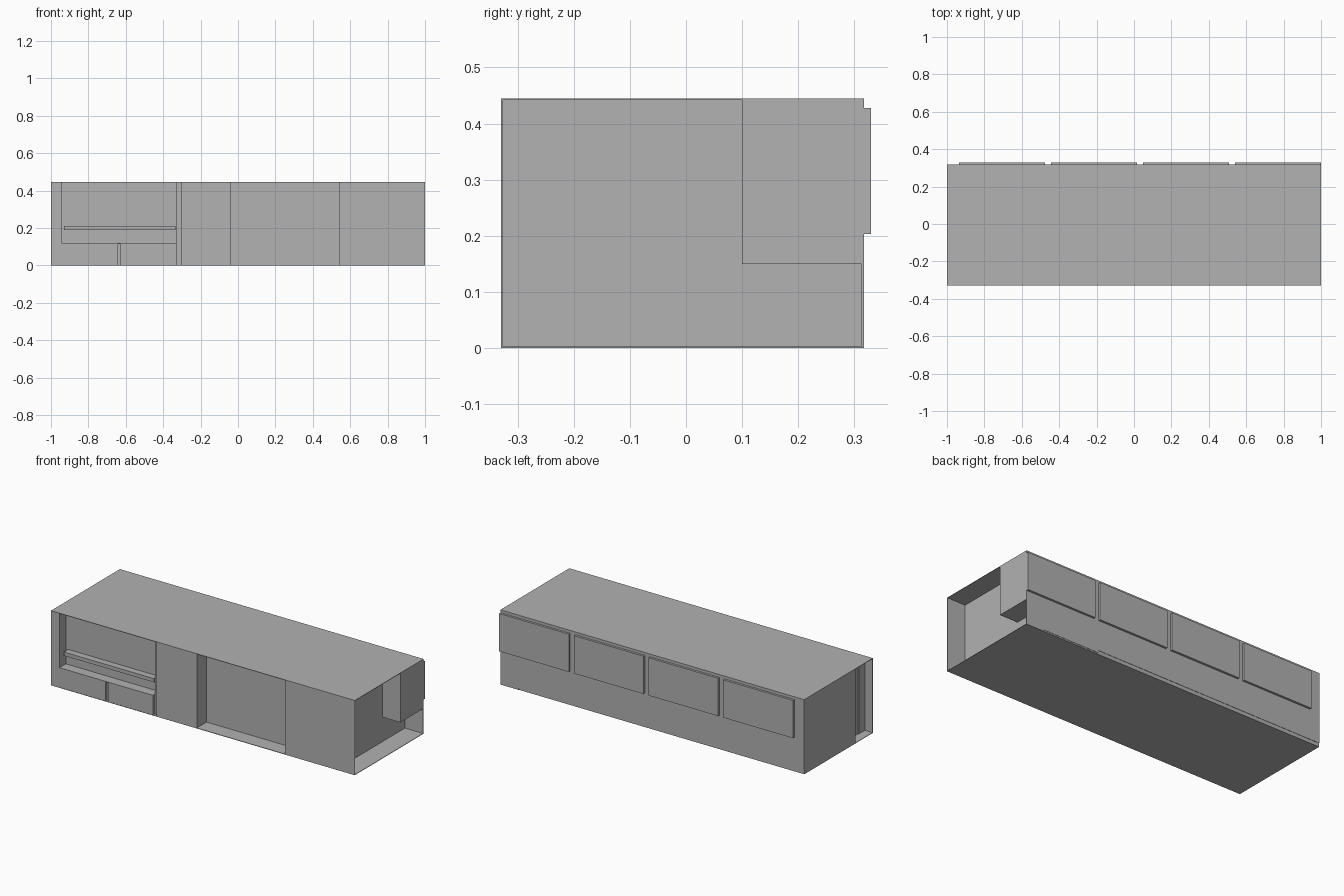
import bpy, bmesh

cube = bpy.data.objects.get("Cube")
if cube:
    bpy.data.objects.remove(cube, do_unlink=True)

grey = bpy.data.materials.new("plain_grey")
grey.use_nodes = True
colour = (0.445, 0.445, 0.445, 1)
grey.diffuse_color = colour
grey.node_tree.nodes["Principled BSDF"].inputs["Base Color"].default_value = colour

FRONT, BACK, HEIGHT, SKIN = -0.33, 0.317, 0.445, 0.003
TOP = HEIGHT - SKIN


def extrude(name, outline, z0, z1):
    """Extrude a plan outline from z0 to z1."""
    bm = bmesh.new()
    base = bm.faces.new([bm.verts.new((x, y, z0)) for x, y in outline])
    result = bmesh.ops.extrude_face_region(bm, geom=[base])
    for v in result["geom"]:
        if isinstance(v, bmesh.types.BMVert):
            v.co.z = z1
    bmesh.ops.recalc_face_normals(bm, faces=bm.faces)
    mesh = bpy.data.meshes.new(name)
    bm.to_mesh(mesh)
    bm.free()
    mesh.materials.append(grey)
    obj = bpy.data.objects.new(name, mesh)
    bpy.context.collection.objects.link(obj)
    return obj


def box(name, x0, x1, y0, y1, z0, z1):
    return extrude(name, [(x0, y0), (x1, y0), (x1, y1), (x0, y1)], z0, z1)


# Floor and roof sheets
box("floor", -1, 1, FRONT, BACK - 0.002, 0, SKIN)
box("roof", -1, 1, FRONT, BACK, TOP, HEIGHT)

# Main body, with recesses in its plan
extrude("body", [
    (-1, -0.168), (-0.945, -0.168), (-0.945, -0.27), (-0.33, -0.27),
    (-0.33, -0.31), (-0.305, -0.31), (-0.305, FRONT), (-0.04, FRONT),
    (-0.04, -0.238), (0.54, -0.238), (0.54, FRONT), (0.88, FRONT),
    (0.88, BACK - 0.002), (-1, BACK - 0.002)], SKIN, TOP)

# Back wall skin, with a stepped lower edge
for name, x0, x1, z0 in (("back_wall_long", -1, 0.51, 0.022),
                         ("back_wall_middle", 0.51, 0.88, 0.008),
                         ("back_wall_end", 0.88, 1, 0)):
    box(name, x0, x1, BACK - 0.004, BACK, z0, TOP)

# Raised window panels along the back
for i in range(4):
    x0 = -0.935 + i * 0.492
    box(f"back_window_{i + 1}", x0, min(x0 + 0.459, 1), BACK, 0.33, 0.203, 0.428)

# Left end porch: front screen and overhead cupboard
box("porch_front_wall", 0.88, 1, FRONT, FRONT + 0.004, SKIN, TOP)
box("porch_cupboard", 0.88, 1, 0.1, BACK - 0.004, 0.15, TOP)

# Right end niche: front pier and side wall of the serving hatch
box("niche_front_pier", -1, -0.945, FRONT, FRONT + 0.004, SKIN, TOP)
box("hatch_side_wall", -0.949, -0.945, FRONT + 0.004, -0.27, SKIN, TOP)

# Serving hatch: counter, two panels with a gap, and a shelf
box("counter_top", -0.945, -0.33, FRONT, -0.27, 0.114, 0.12)
for name, x0, x1 in (("counter_panel_right", -0.945, -0.642),
                     ("counter_panel_left", -0.627, -0.33)):
    box(name, x0, x1, FRONT + 0.001, -0.27, SKIN, 0.114)
box("counter_gap_back", -0.642, -0.627, -0.315, -0.27, SKIN, 0.114)
box("hatch_shelf", -0.93, -0.335, -0.31, -0.27, 0.188, 0.21)
